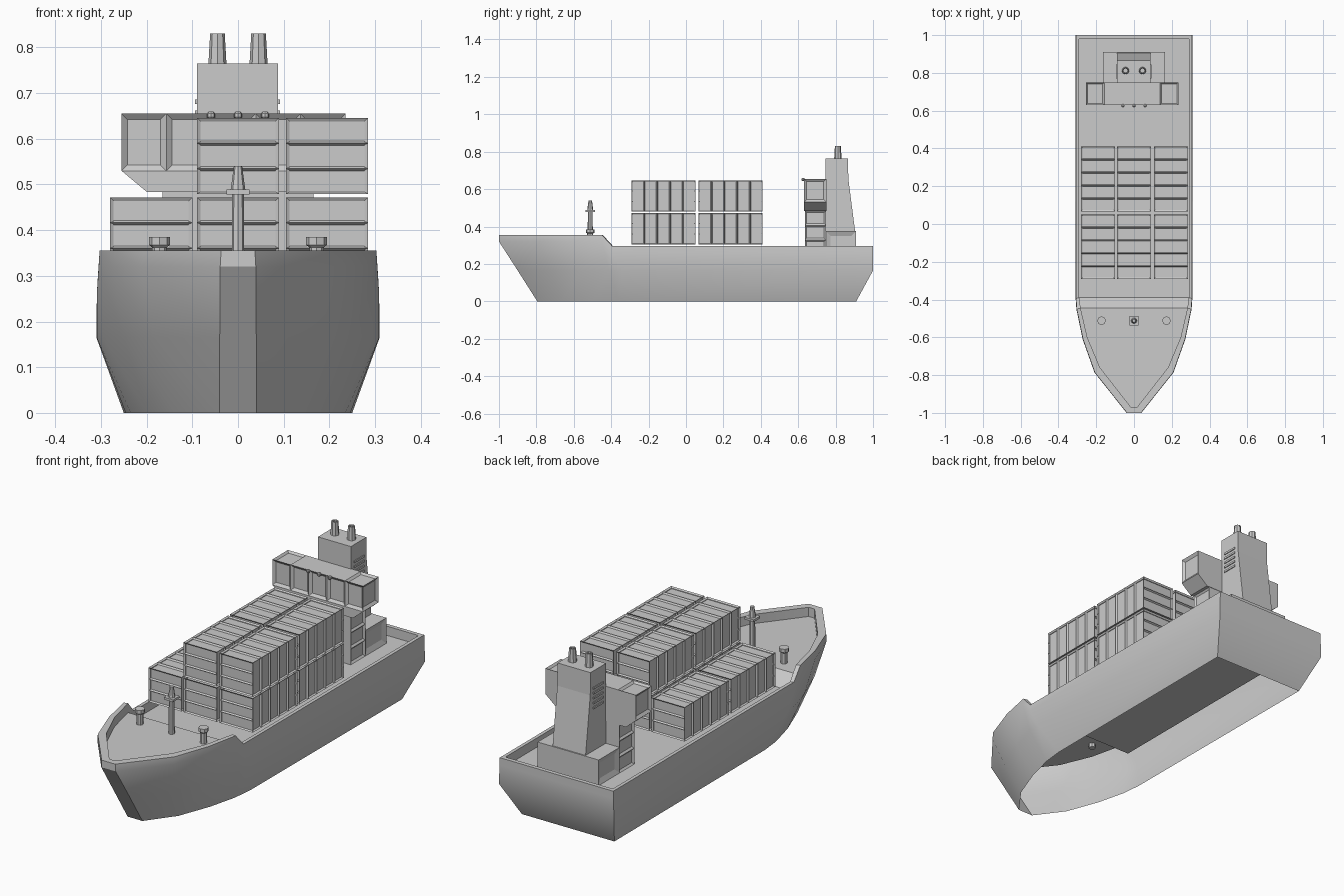
import bpy
import bmesh
from mathutils import Vector

cube = bpy.data.objects.get("Cube")
if cube:
    bpy.data.objects.remove(cube, do_unlink=True)

GREY = (0.6, 0.6, 0.6, 1)
grey = bpy.data.materials.new("plain grey")
grey.use_nodes = True
grey.diffuse_color = GREY
grey.node_tree.nodes["Principled BSDF"].inputs["Base Color"].default_value = GREY


def finish(name, bm, smooth=False):
    mesh = bpy.data.meshes.new(name)
    bm.to_mesh(mesh)
    bm.free()
    mesh.materials.append(grey)
    obj = bpy.data.objects.new(name, mesh)
    bpy.context.collection.objects.link(obj)
    if smooth:
        bpy.ops.object.select_all(action="DESELECT")
        obj.select_set(True)
        bpy.context.view_layer.objects.active = obj
        bpy.ops.object.shade_smooth_by_angle(angle=0.5)
    return obj


def wall(bm, corner, u, v, cols=1, rows=1, margin=0, depth=0.008, only=None):
    """Rectangular wall split into cells; each cell (or chosen columns) is recessed."""
    cells = []
    for i in range(cols):
        for j in range(rows):
            a = corner + u * (i / cols) + v * (j / rows)
            du, dv = u / cols, v / rows
            face = bm.faces.new([bm.verts.new(p) for p in (a, a + du, a + du + dv, a + dv)])
            if margin and (only is None or i in only):
                cells.append(face)
    bm.normal_update()
    if cells:
        bmesh.ops.inset_individual(bm, faces=cells, thickness=margin, depth=-depth)


def box(name, lo, hi, **panels):
    """Box whose named walls may carry recessed panels."""
    lo, hi = Vector(lo), Vector(hi)
    d = hi - lo
    x, y, z = Vector((d.x, 0, 0)), Vector((0, d.y, 0)), Vector((0, 0, d.z))
    walls = {
        "front": (lo, x, z), "back": (lo + x + y, -x, z),
        "left": (lo + x, y, z), "right": (lo + y, -y, z),
        "top": (lo + z, x, y), "bottom": (lo + y, x, -y),
    }
    bm = bmesh.new()
    for side, spec in walls.items():
        wall(bm, *spec, **panels.get(side, {}))
    bmesh.ops.remove_doubles(bm, verts=bm.verts, dist=1e-5)
    return finish(name, bm)


def prism(name, profile, axis, start, end):
    """Extrude a 2D profile (other axis, z) along x or y."""
    bm = bmesh.new()
    place = (lambda a, z: (start, a, z)) if axis == "x" else (lambda a, z: (a, start, z))
    face = bm.faces.new([bm.verts.new(place(*p)) for p in profile])
    new = bmesh.ops.extrude_face_region(bm, geom=[face])["geom"]
    offset = (end - start, 0, 0) if axis == "x" else (0, end - start, 0)
    bmesh.ops.translate(bm, vec=offset, verts=[g for g in new if isinstance(g, bmesh.types.BMVert)])
    bmesh.ops.recalc_face_normals(bm, faces=bm.faces)
    return finish(name, bm)


def turned(name, x, y, profile, sides=8):
    """Stack of (radius, z) rings with closed ends."""
    bm = bmesh.new()
    rings = []
    for r, z in profile:
        ring = bmesh.ops.create_circle(bm, segments=sides, radius=r)["verts"]
        bmesh.ops.translate(bm, vec=(x, y, z), verts=ring)
        rings.append(ring)
    for a, b in zip(rings, rings[1:]):
        for i in range(sides):
            k = (i + 1) % sides
            bm.faces.new((a[i], a[k], b[k], b[i]))
    bm.faces.new(rings[0])
    bm.faces.new(rings[-1])
    bmesh.ops.recalc_face_normals(bm, faces=bm.faces)
    return finish(name, bm)


# Hull: open-bottomed shell, sunken deck and bulwark, lofted bow to stern
# each station: keel, chine, rail, inner rail (x, y), then rail height
STATIONS = [
    ((.04, -.795), (.04, -.9), (.037, -1), (.016, -.97), .355),
    ((.14, -.66), (.185, -.73), (.207, -.787), (.18, -.76), .355),
    ((.2, -.5), (.25, -.56), (.27, -.61), (.247, -.6), .355),
    ((.235, -.36), (.295, -.41), (.303, -.45), (.283, -.445), .355),
    ((.246, -.26), (.309, -.34), (.307, -.395), (.29, -.39), .295),
    ((.25, .91), (.31, 1), (.307, 1), (.29, .98), .295),
]
bm = bmesh.new()
sections = []
for keel, chine, rail, inner, h in STATIONS:
    points = [(*keel, 0), (*chine, .165), (rail[0] + .002, rail[1], h - .035),
              (*rail, h), (*inner, h), (*inner, h - .045)]
    sections.append([[bm.verts.new((s * px, py, pz)) for px, py, pz in points] for s in (1, -1)])
for a, b in zip(sections, sections[1:]):
    for side in (0, 1):
        for k in range(5):
            bm.faces.new((a[side][k], b[side][k], b[side][k + 1], a[side][k + 1]))
    bm.faces.new((a[0][5], b[0][5], b[1][5], a[1][5]))
for left, right in (sections[0], sections[-1]):
    for k in range(5):
        bm.faces.new((left[k], left[k + 1], right[k + 1], right[k]))
bmesh.ops.recalc_face_normals(bm, faces=bm.faces)
finish("hull", bm, smooth=True)

# Container stacks: the right-hand column is one tier high
side_cells = dict(cols=5, margin=.007)
end_cells = dict(rows=3, margin=.007)
top_cells = dict(rows=5, margin=.007)
for column, cx, tiers in (("right", -.19, 1), ("middle", 0, 2), ("left", .195, 2)):
    for block, y0 in (("fore", -.292), ("aft", .067)):
        for tier in range(tiers):
            z0 = .305 + tier * .174
            box(f"containers_{column}_{block}_{tier + 1}",
                (cx - .09, y0, z0), (cx + .09, y0 + .343, z0 + .167),
                front=end_cells, back=end_cells, left=side_cells, right=side_cells,
                top=top_cells)

# Deck house with stacked side windows, and the lower block with doors
windows = dict(rows=3, margin=.013)
box("deck_house", (-.165, .635, .25), (.165, .748, .485), left=windows, right=windows)
door = dict(margin=.035, depth=.01)
box("lower_house", (-.165, .748, .25), (.165, .91, .375), left=door, right=door)

# Bridge with window row, wing windows, roof recesses and sloped wing undersides
wing = dict(margin=.02, depth=.01)
box("bridge", (-.255, .63, .53), (.235, .75, .655),
    front=dict(cols=5, margin=.018, depth=.01), left=wing, right=wing,
    top=dict(cols=5, margin=.012, depth=.01, only=(0, 4)))
prism("bridge_underside", [(-.255, .53), (-.2, .484), (.18, .484), (.235, .53)], "y", .63, .75)
for i in (-1, 0, 1):
    turned("bridge_lamp", i * .059, .626, [(.005, .643), (.009, .648), (.009, .655), (.005, .66)])

# Funnel casing with raked back, louvres and twin hollow funnels
prism("funnel_casing", [(.746, .25), (.906, .25), (.904, .375), (.868, .655), (.866, .765), (.746, .765)],
      "x", -.09, .088)
for side in (-.09, .088):
    for i in range(5):
        z = .58 + i * .024
        box("casing_louvre", (side - .004, .77, z), (side + .004, .845, z + .01))
for x in (-.045, .045):
    turned("funnel", x, .812, [(.02, .76), (.016, .83), (.011, .83), (.011, .8)])

# Foredeck mast and bollards
turned("mast", 0, -.512, [(.014, .3), (.013, .478)])
box("mast_platform", (-.025, -.537, .478), (.025, -.487, .489))
turned("mast_top", 0, -.512, [(.016, .489), (.009, .54)])
for x in (-.172, .172):
    turned("bollard", x, -.512, [(.016, .29), (.016, .362), (.023, .368), (.023, .385)])
